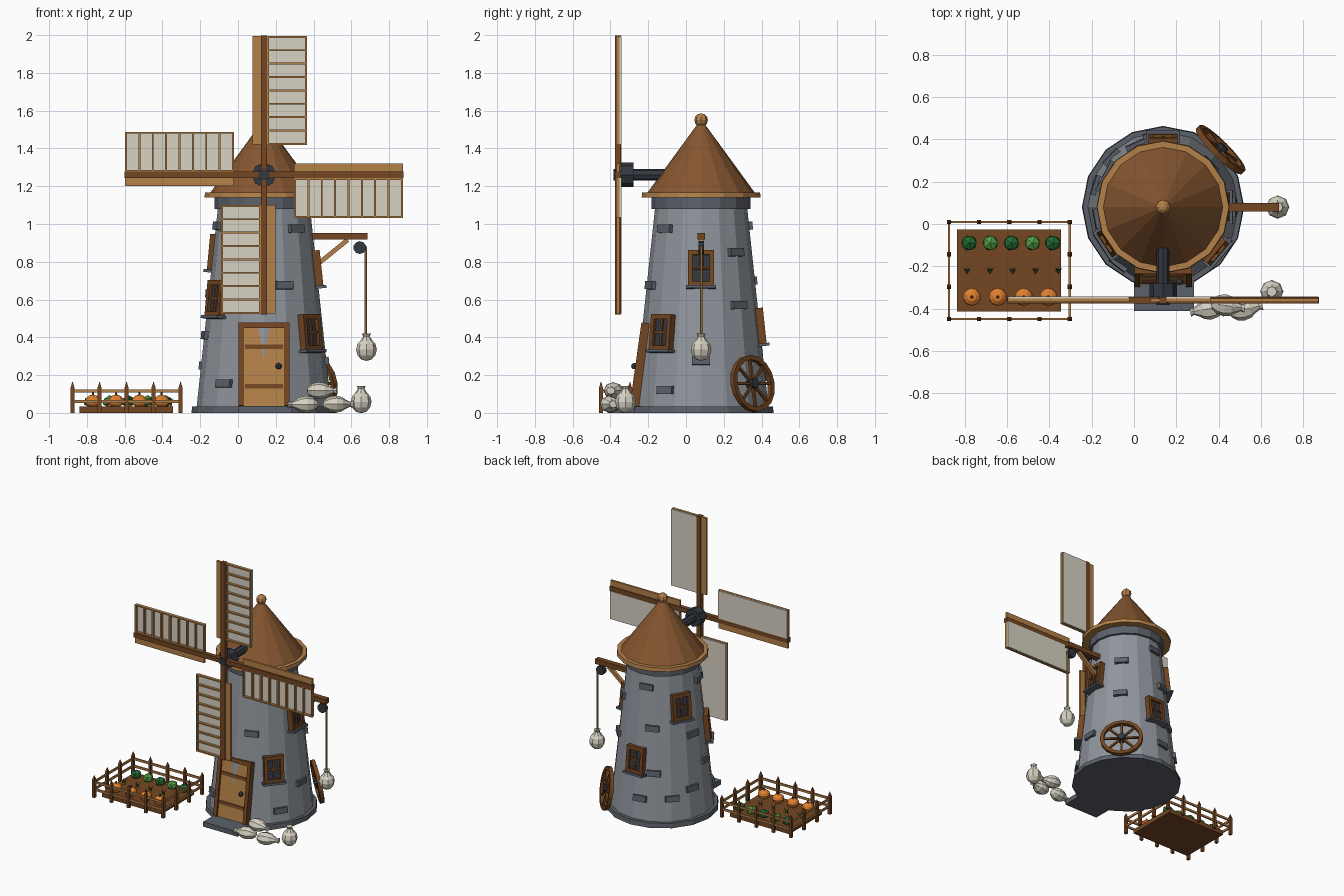
import bpy, bmesh, math
from mathutils import Matrix, Vector

if "Cube" in bpy.data.objects:
    bpy.data.objects.remove(bpy.data.objects["Cube"])

def mat(name, r, g, b):
    m = bpy.data.materials.new(name)
    m.diffuse_color = [c ** 2.2 for c in (r, g, b)] + [1]
    m.use_nodes = True
    m.node_tree.nodes["Principled BSDF"].inputs["Base Color"].default_value = m.diffuse_color
    return m

STONE = mat("stone", .56, .58, .61)
DARK_STONE = mat("dark stone", .36, .38, .41)
IRON = mat("iron", .21, .23, .26)
BROWN = mat("brown wood", .45, .28, .15)
LIGHT = mat("light wood", .70, .50, .29)
ROOF = mat("roof shingle", .52, .34, .20)
CREAM = mat("canvas", .84, .82, .76)
ORANGE = mat("orange", .88, .50, .20)
GREEN = mat("dark green", .16, .43, .22)
LIME = mat("light green", .33, .62, .28)

T = lambda x, y, z: Matrix.Translation((x, y, z))
R = lambda a, axis: Matrix.Rotation(math.radians(a), 4, axis)
S = lambda x, y, z: Matrix.Diagonal((x, y, z, 1))
I = Matrix.Identity(4)

class Part:
    """Collects primitives into one flat coloured object."""
    def __init__(self, name, material):
        self.name, self.material, self.bm = name, material, bmesh.new()
    def box(self, x0, x1, y0, y1, z0, z1, m=I):
        c = T((x0 + x1) / 2, (y0 + y1) / 2, (z0 + z1) / 2)
        bmesh.ops.create_cube(self.bm, size=1, matrix=m @ c @ S(x1 - x0, y1 - y0, z1 - z0))
    def cone(self, r0, r1, z0, z1, m=I, n=16):
        bmesh.ops.create_cone(self.bm, cap_ends=True, segments=n, radius1=r0, radius2=r1,
                              depth=z1 - z0, matrix=m @ T(0, 0, (z0 + z1) / 2))
    def rod(self, a, b, r, n=6):
        a, b = Vector(a), Vector(b)
        q = (b - a).to_track_quat('Z', 'Y').to_matrix().to_4x4()
        self.cone(r, r, 0, (b - a).length, Matrix.Translation(a) @ q, n)
    def ball(self, m, u=8, v=6):
        bmesh.ops.create_uvsphere(self.bm, u_segments=u, v_segments=v, radius=1, matrix=m)
    def done(self):
        me = bpy.data.meshes.new(self.name)
        self.bm.to_mesh(me)
        self.bm.free()
        me.materials.append(self.material)
        ob = bpy.data.objects.new(self.name, me)
        bpy.context.collection.objects.link(ob)
        return ob

# Tower
CX, CY = .1375, .08
C = T(CX, CY, 0)
def wall_r(z):
    return .356 - .112 * (z - .035) / 1.05
def on_wall(angle, z):
    a, r = math.radians(angle), wall_r(z) * .988
    return C @ T(r * math.cos(a), r * math.sin(a), z) @ R(angle + 90, 'Z') @ R(-6.1, 'X')

p = Part("tower_wall", STONE); p.cone(.356, .244, .035, 1.085, C); p.done()
p = Part("tower_base", DARK_STONE); p.cone(.384, .38, 0, .035, C); p.done()
p = Part("tower_top_ring", DARK_STONE); p.cone(.262, .262, 1.08, 1.145, C); p.done()
p = Part("roof_eave", LIGHT); p.cone(.315, .312, 1.14, 1.168, C); p.done()
p = Part("roof", ROOF); p.cone(.285, .015, 1.165, 1.535, C); p.done()
p = Part("roof_finial", LIGHT); p.ball(C @ T(0, 0, 1.55) @ S(.036, .036, .036)); p.done()

# Protruding stones
p = Part("wall_stones", DARK_STONE)
for a, z in [(232, .155), (222, .98), (292, .675), (312, .975), (327, .12), (0, .275), (43, .85),
             (42, .57), (100, .99), (111, .70), (114, .38), (98, .19), (136, .20), (162, .25),
             (169, .63), (190, .41), (195, .99)]:
    p.box(-.048, .048, -.018, .03, -.021, .021, on_wall(a, z))
p.done()

# Windows
frame, glass, sill = Part("window_frames", BROWN), Part("window_panes", IRON), Part("window_sills", DARK_STONE)
for a, z in [(0, .765), (320, .425), (90, .46), (152, .85), (213, .605)]:
    m = on_wall(a, z)
    for s in (-1, 1):
        frame.box(s * .057 - .012, s * .057 + .012, -.03, .03, -.095, .095, m)
    frame.box(-.069, .069, -.03, .03, .07, .095, m)
    frame.box(-.069, .069, -.03, .03, -.095, -.072, m)
    frame.box(-.006, .006, -.022, .02, -.08, .08, m)
    frame.box(-.05, .05, -.022, .02, -.006, .006, m)
    glass.box(-.05, .05, -.012, .02, -.08, .08, m)
    sill.box(-.08, .08, -.045, .02, -.108, -.093, m)
for p in (frame, glass, sill):
    p.done()

# Door, leaning with the wall, and its step
m = T(CX, -.268, .035) @ R(-8, 'X')
p = Part("door_frame", BROWN)
for s in (-1, 1):
    p.box(s * .122 - .014, s * .122 + .014, -.03, .06, 0, .445, m)
p.box(-.136, .136, -.03, .06, .415, .445, m)
for z in (.105, .315):
    p.box(-.1, .1, -.023, 0, z - .012, z + .012, m)
p.done()
p = Part("door_panel", LIGHT); p.box(-.11, .11, -.016, .05, 0, .42, m); p.done()
p = Part("door_knob", IRON); p.ball(m @ T(.078, -.035, .21) @ S(.017, .017, .017)); p.done()
p = Part("door_step", DARK_STONE); p.box(0, .285, -.412, -.2, 0, .036); p.done()

# Axle and hub
ZH = 1.26
p = Part("axle", IRON)
p.rod((CX, -.05, ZH), (CX, -.37, ZH), .031, 8)
p.rod((CX, -.278, ZH), (CX, -.345, ZH), .065, 8)
p.rod((CX, -.37, ZH), (CX, -.384, ZH), .03, 8)
p.done()

# Sails: one arm turned four times
spar, lattice, cloth = Part("sail_spars", BROWN), Part("sail_lattice", LIGHT), Part("sail_cloth", CREAM)
for k in range(4):
    m = T(CX, -.36, ZH) @ R(90 * k, 'Y')
    spar.box(-.017, .017, -.017, .015, 0, .738, m)
    lattice.box(-.06, -.017, -.008, .008, .16, .735, m)
    for x in (.017, .218):
        lattice.box(x, x + .009, -.01, .008, .16, .735, m)
    for i in range(9):
        z = .164 + i * .0708
        lattice.box(.017, .227, -.01, .008, z - .005, z + .005, m)
    cloth.box(.017, .225, .008, .018, .162, .733, m)
for p in (spar, lattice, cloth):
    p.done()

# Crane with pulley and rope
YC = .08
p = Part("crane_beam", BROWN); p.box(.33, .685, YC - .02, YC + .02, .917, .953); p.done()
p = Part("crane_brace", LIGHT)
p.box(-.012, .012, -.012, .012, 0, .2, T(.425, YC, .79) @ R(51, 'Y'))
p.done()
p = Part("crane_pulley", IRON); p.rod((.645, YC - .015, .875), (.645, YC + .015, .875), .034, 10); p.done()
p = Part("crane_rope", LIGHT); p.rod((.677, YC, .40), (.677, YC, .88), .007); p.done()

# Sacks: hanging, upright and lying
p = Part("sacks", CREAM)
def sack(m):
    p.ball(m @ S(.055, .055, .06))
    p.cone(.034, .017, .045, .07, m, 8)
    p.cone(.017, .024, .07, .085, m, 8)
sack(T(.68, YC, .335))
sack(T(.652, -.32, .058))
for x, y, z, a, w in [(.36, -.40, .045, -90, 10), (.43, -.385, .118, 90, -8), (.515, -.405, .046, 90, 12)]:
    sack(T(x, y, z) @ R(w, 'Z') @ R(a, 'Y') @ S(.82, .95, 1.12))
p.done()

# Cart wheel leaning on the wall
m = C @ R(45, 'Z') @ T(.385, 0, .155) @ R(80, 'Y')
p = Part("cart_wheel", BROWN)
ring = []
for i in range(16):
    a = i * math.tau / 16
    ring.append([p.bm.verts.new(m @ Vector((r * math.cos(a), r * math.sin(a), z)))
                 for r, z in ((.152, -.014), (.152, .014), (.127, .014), (.127, -.014))])
for i in range(16):
    a, b = ring[i], ring[(i + 1) % 16]
    for j in range(4):
        p.bm.faces.new((a[j], b[j], b[(j + 1) % 4], a[(j + 1) % 4]))
bmesh.ops.recalc_face_normals(p.bm, faces=p.bm.faces[:])
for i in range(8):
    p.box(0, .135, -.007, .007, -.007, .007, m @ R(45 * i, 'Z'))
p.done()
p = Part("wheel_hub", IRON); p.cone(.027, .027, -.025, .025, m, 8); p.done()

# Garden bed
p = Part("garden_soil", BROWN); p.box(-.838, -.345, -.415, -.025, 0, .034); p.done()

# Fence
X0, X1, Y0, Y1 = -.876, -.304, -.45, .01
p = Part("fence_posts", BROWN)
for i in range(5):
    for j in range(4):
        if i in (0, 4) or j in (0, 3):
            m = T(X0 + (X1 - X0) * i / 4, Y0 + (Y1 - Y0) * j / 3, 0)
            p.box(-.01, .01, -.01, .01, 0, .135, m)
            p.cone(.0141, 0, .135, .168, m @ R(45, 'Z'), 4)
p.done()
p = Part("fence_rails", LIGHT)
for z in (.06, .115):
    for y in (Y0, Y1):
        p.box(X0, X1, y - .005, y + .005, z - .008, z + .008)
    for x in (X0, X1):
        p.box(x - .005, x + .005, Y0, Y1, z - .008, z + .008)
p.done()

# Cabbages in alternating greens
for name, col, xs in (("dark_cabbages", GREEN, (-.78, -.58, -.385)), ("light_cabbages", LIME, (-.68, -.48))):
    p = Part(name, col)
    for x in xs:
        bmesh.ops.create_icosphere(p.bm, subdivisions=1, radius=.04, matrix=T(x, -.09, .06) @ S(1, 1, .85))
    p.done()

# Carrots with leaf tufts
root, leaf = Part("carrots", ORANGE), Part("carrot_leaves", GREEN)
for i in range(5):
    m = T(-.79 + i * .108, -.22, .03)
    root.cone(.013, .009, 0, .014, m, 6)
    for k in range(3):
        leaf.cone(.007, 0, 0, .045, m @ T(0, 0, .012) @ R(120 * k, 'Z') @ R(28, 'X'), 4)
root.done(); leaf.done()

# Pumpkins with stems
body, stem = Part("pumpkins", ORANGE), Part("pumpkin_stems", BROWN)
for x in (-.768, -.645, -.522, -.405):
    body.ball(T(x, -.345, .062) @ S(.043, .043, .034), 10, 6)
    stem.cone(.008, .005, .09, .11, T(x, -.345, 0), 6)
body.done(); stem.done()
